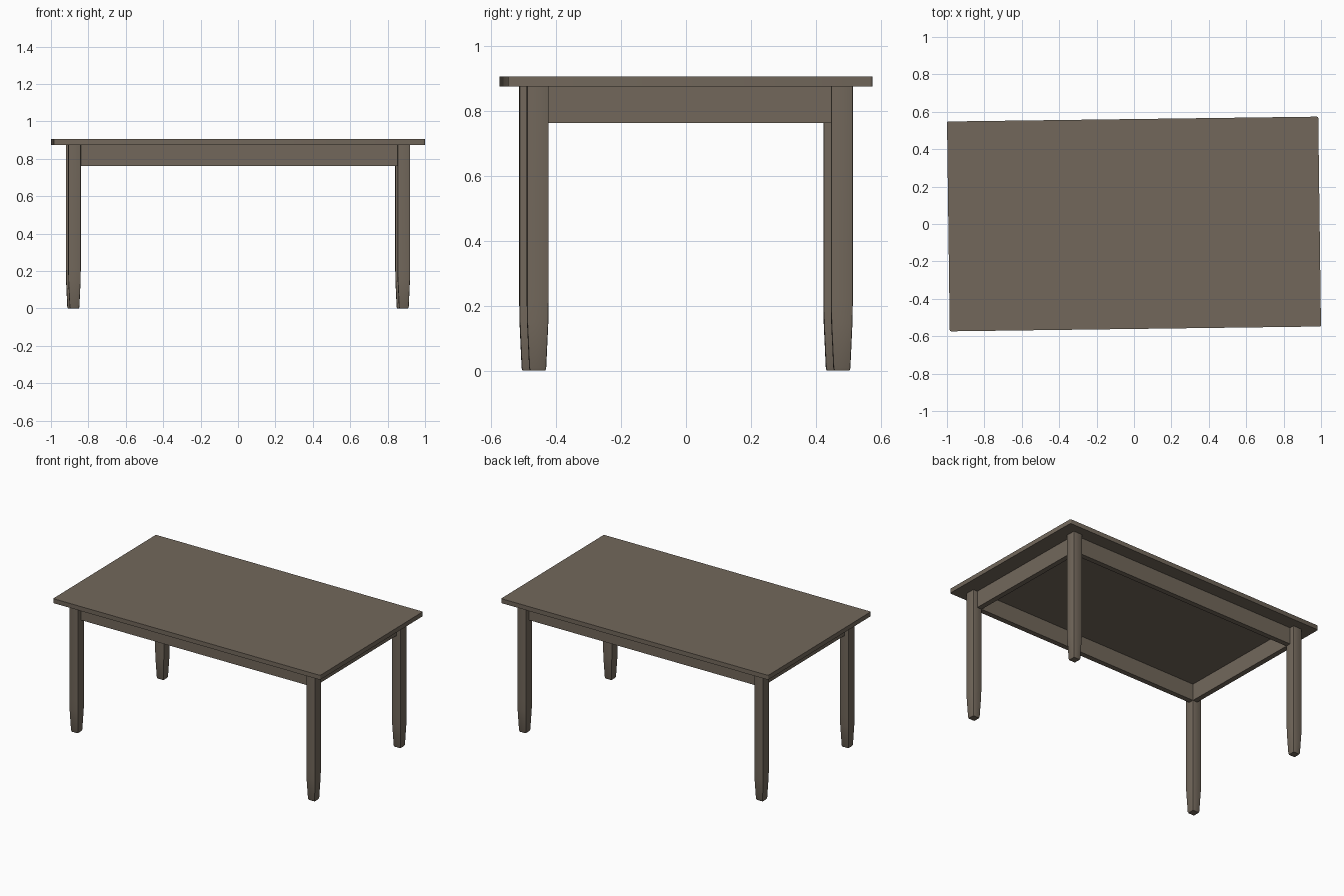
import bpy, bmesh, math
from mathutils import Matrix

if "Cube" in bpy.data.objects:
    bpy.data.objects.remove(bpy.data.objects["Cube"])

TURN = Matrix.Rotation(math.radians(0.75), 4, 'Z')   # table sits slightly turned

wood = bpy.data.materials.new("brown_wood")
wood.diffuse_color = (0.168, 0.137, 0.105, 1)
wood.use_nodes = True
wood.node_tree.nodes["Principled BSDF"].inputs["Base Color"].default_value = wood.diffuse_color


def finish(name, bm):
    bmesh.ops.recalc_face_normals(bm, faces=bm.faces)
    mesh = bpy.data.meshes.new(name)
    bm.transform(TURN)
    bm.to_mesh(mesh)
    bm.free()
    mesh.materials.append(wood)
    ob = bpy.data.objects.new(name, mesh)
    bpy.context.collection.objects.link(ob)
    return ob


def smooth(ob):
    bpy.ops.object.select_all(action='DESELECT')
    ob.select_set(True)
    bpy.context.view_layer.objects.active = ob
    bpy.ops.object.shade_smooth_by_angle(angle=math.radians(40))


def box(name, size, centre, round_corners=0):
    bm = bmesh.new()
    bmesh.ops.create_cube(bm, size=1, matrix=Matrix.Translation(centre) @ Matrix.Diagonal((*size, 1)))
    if round_corners:
        upright = [e for e in bm.edges if abs(e.verts[0].co.z - e.verts[1].co.z) > 1e-4]
        bmesh.ops.bevel(bm, geom=upright, offset=round_corners, segments=3,
                        profile=0.5, affect='EDGES')
    return finish(name, bm)


def leg(name, x, y):
    # square post with softened corners, tapering to the foot
    sections = [(0, 0.023), (0.008, 0.026), (0.15, 0.0325), (0.22, 0.0335), (0.875, 0.0335)]
    bm = bmesh.new()
    rings = []
    for z, h in sections:
        ring = []
        r = 0.004
        for k in range(4):
            for s in range(3):
                a = math.pi / 2 * (k + s / 2)
                sx, sy = ((1, 1), (-1, 1), (-1, -1), (1, -1))[k]
                ring.append(bm.verts.new((x + sx * (h - r) + r * math.cos(a),
                                          y + sy * (h - r) + r * math.sin(a), z)))
        rings.append(ring)
    n = len(rings[0])
    for lo, hi in zip(rings, rings[1:]):
        for i in range(n):
            bm.faces.new((lo[i], lo[(i + 1) % n], hi[(i + 1) % n], hi[i]))
    bm.faces.new(rings[0][::-1])
    bm.faces.new(rings[-1])
    smooth(finish(name, bm))


LX, LY, HALF = 0.8805, 0.468, 0.0335     # leg centres and half width

# Tabletop
smooth(box("tabletop", (1.985, 1.122, 0.03), (0, 0, 0.89), 0.008))

# Legs
for sx, side in ((-1, "left"), (1, "right")):
    for sy, end in ((-1, "front"), (1, "back")):
        leg(f"{end}_{side}_leg", sx * LX, sy * LY)

# Aprons, inner faces flush with the inner sides of the legs
T, Z0, Z1 = 0.035, 0.762, 0.875
zc, zh = (Z0 + Z1) / 2, Z1 - Z0
for s, a, b in ((-1, "front", "left"), (1, "back", "right")):
    box(f"{a}_apron", (2 * (LX - HALF) + 0.02, T, zh), (0, s * (LY - HALF + T / 2), zc))
    box(f"{b}_apron", (T, 2 * (LY - HALF) + 0.02, zh), (s * (LX - HALF + T / 2), 0, zc))
